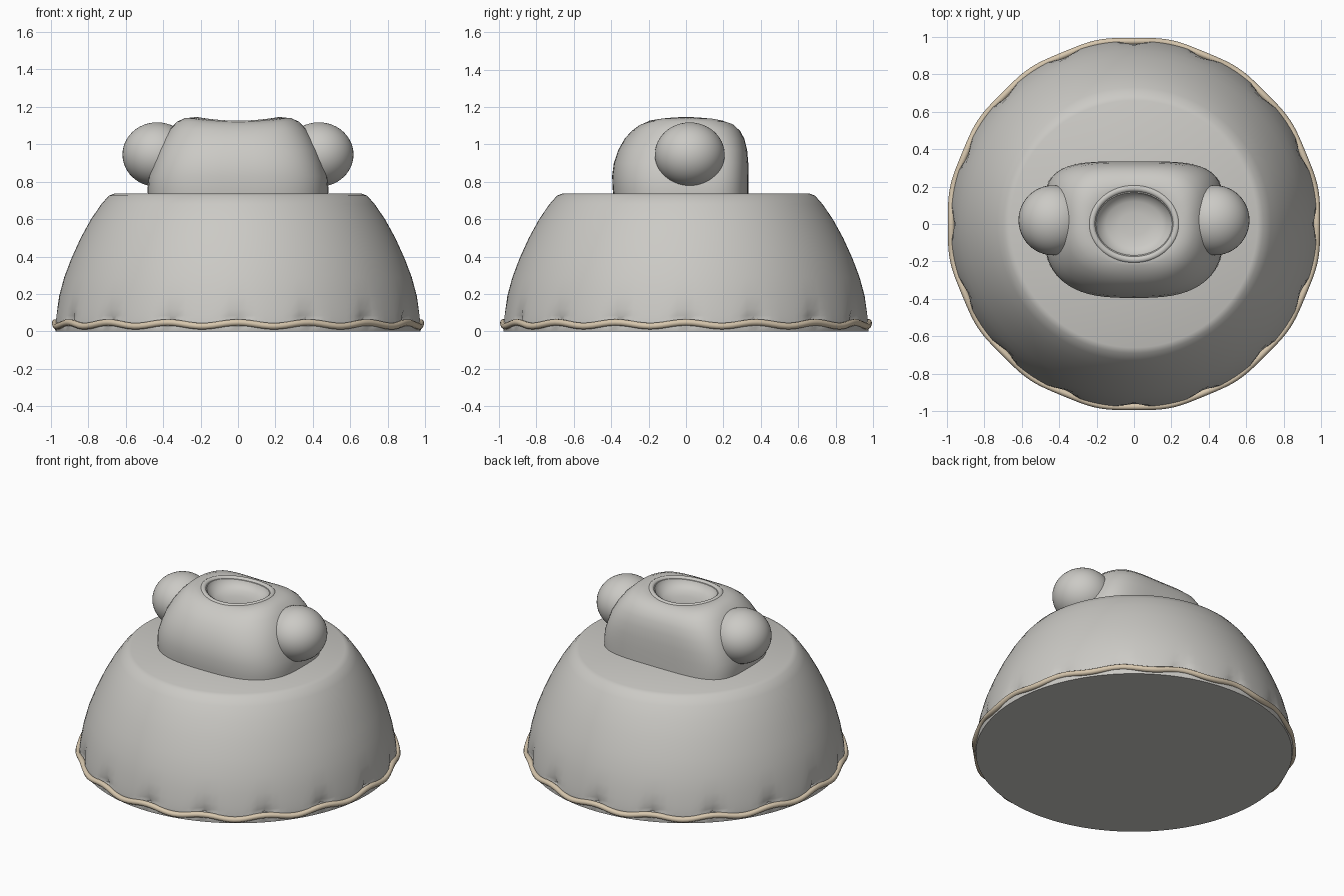
import bpy, bmesh, math
from math import sin, cos, pi

if "Cube" in bpy.data.objects:
    bpy.data.objects.remove(bpy.data.objects["Cube"])


def material(name, rgb):
    m = bpy.data.materials.new(name)
    m.diffuse_color = (*rgb, 1)
    m.use_nodes = True
    m.node_tree.nodes["Principled BSDF"].inputs["Base Color"].default_value = m.diffuse_color
    return m


GREY = material("warm grey", (0.60, 0.59, 0.56))
TAN = material("rope tan", (0.68, 0.57, 0.42))


def loft(name, rings, mat, closed=False, angle=40):
    """Skin a list of rings; cap both ends unless the loft is closed."""
    bm = bmesh.new()
    vs = [[bm.verts.new(p) for p in r] for r in rings]
    n = len(vs[0])
    for i in range(len(vs) if closed else len(vs) - 1):
        a, b = vs[i], vs[(i + 1) % len(vs)]
        for j in range(n):
            k = (j + 1) % n
            bm.faces.new((a[j], a[k], b[k], b[j]))
    if not closed:
        bm.faces.new(vs[0][::-1])
        bm.faces.new(vs[-1])
    bmesh.ops.recalc_face_normals(bm, faces=bm.faces)
    me = bpy.data.meshes.new(name)
    bm.to_mesh(me)
    bm.free()
    me.materials.append(mat)
    ob = bpy.data.objects.new(name, me)
    bpy.context.collection.objects.link(ob)
    smooth(ob, angle)
    return ob


def smooth(ob, angle=40):
    bpy.ops.object.select_all(action='DESELECT')
    ob.select_set(True)
    bpy.context.view_layer.objects.active = ob
    bpy.ops.object.shade_smooth_by_angle(angle=math.radians(angle))


def spow(v, e):
    return math.copysign(abs(v) ** e, v)


# Domed body, pinched at sixteen gathers just above the hem
SEG, GATHERS = 128, 16
profile = [(0.975, 0), (0.98, 0.03), (0.977, 0.06), (0.974, 0.085), (0.968, 0.12),
           (0.955, 0.19), (0.928, 0.29), (0.89, 0.39), (0.84, 0.50),
           (0.785, 0.60), (0.73, 0.68), (0.69, 0.725), (0.66, 0.737)]
pinch = {0.06: 0.035, 0.085: 0.022, 0.12: 0.008}
body = []
for r, z in profile:
    ring = []
    for j in range(SEG):
        t = 2 * pi * j / SEG
        rr = r - pinch.get(z, 0) * max(0, cos(GATHERS * t)) ** 4
        ring.append((rr * cos(t), rr * sin(t), z))
    body.append(ring)
loft("domed_body", body, GREY)

# Hem cord, rising at each gather and dipping between
cord = []
for j in range(192):
    t = 2 * pi * j / 192
    w = cos(GATHERS * t)
    r, z = 0.98 - 0.004 * w, 0.038 + 0.01 * w
    cord.append([((r + 0.018 * cos(a)) * cos(t), (r + 0.018 * cos(a)) * sin(t),
                  z + 0.018 * sin(a)) for a in [2 * pi * k / 10 for k in range(10)]])
loft("hem_cord", cord, TAN, closed=True, angle=80)


# Neck block: height, half width, front y, back y, roundness
def saddle(x):
    return 0.022 * (min(abs(x), 0.25) / 0.24) ** 2


levels = [(0.70, 0.48, -0.385, 0.335, 0.50), (0.76, 0.483, -0.392, 0.335, 0.50),
          (0.83, 0.478, -0.395, 0.335, 0.50), (0.90, 0.455, -0.386, 0.333, 0.50),
          (0.97, 0.43, -0.362, 0.327, 0.52), (1.03, 0.398, -0.328, 0.312, 0.55),
          (1.07, 0.363, -0.292, 0.290, 0.60), (1.10, 0.325, -0.252, 0.258, 0.70),
          (1.115, 0.285, -0.220, 0.225, 0.85), (1.12, 0.245, -0.205, 0.205, 1),
          # shallow bowl inside the collar
          (1.115, 0.205, -0.168, 0.168, 1), (1.09, 0.195, -0.158, 0.158, 1),
          (1.07, 0.15, -0.12, 0.12, 1), (1.06, 0.08, -0.06, 0.06, 1)]
neck = []
for i, (z, hx, yf, yb, e) in enumerate(levels):
    ring = []
    for j in range(64):
        t = 2 * pi * j / 64
        c, s = cos(t), sin(t)
        ef = e if s > 0 else e + (1 - e) * 0.4      # rounder towards the front
        x = hx * spow(c, ef)
        y = (yb if s > 0 else -yf) * spow(s, ef)
        k = max(0, min(1, (z - 1.03) / 0.08)) if i < 10 else (1 if i < 12 else 0)
        ring.append((x, y, z + k * saddle(x)))
    neck.append(ring)
loft("neck_block", neck, GREY, angle=50)

# Raised oval collar around the bowl
collar = []
for j in range(64):
    t = 2 * pi * j / 64
    ring = []
    for m in range(10):
        a = 2 * pi * m / 10
        q = 0.019 * cos(a)
        x, y = (0.226 + q) * cos(t), (0.191 + q) * sin(t)
        ring.append((x, y, 1.11 + saddle(0.226 * cos(t)) + 0.017 * sin(a)))
    collar.append(ring)
loft("oval_collar", collar, GREY, closed=True, angle=80)

# Side balls
for side, label in ((-1, "left"), (1, "right")):
    bpy.ops.mesh.primitive_uv_sphere_add(segments=48, ring_count=24, radius=1,
                                         location=(side * 0.432, 0.02, 0.945))
    ball = bpy.context.object
    ball.name = label + "_side_ball"
    ball.scale = (0.185, 0.187, 0.172)
    ball.data.materials.append(GREY)
    smooth(ball, 60)
